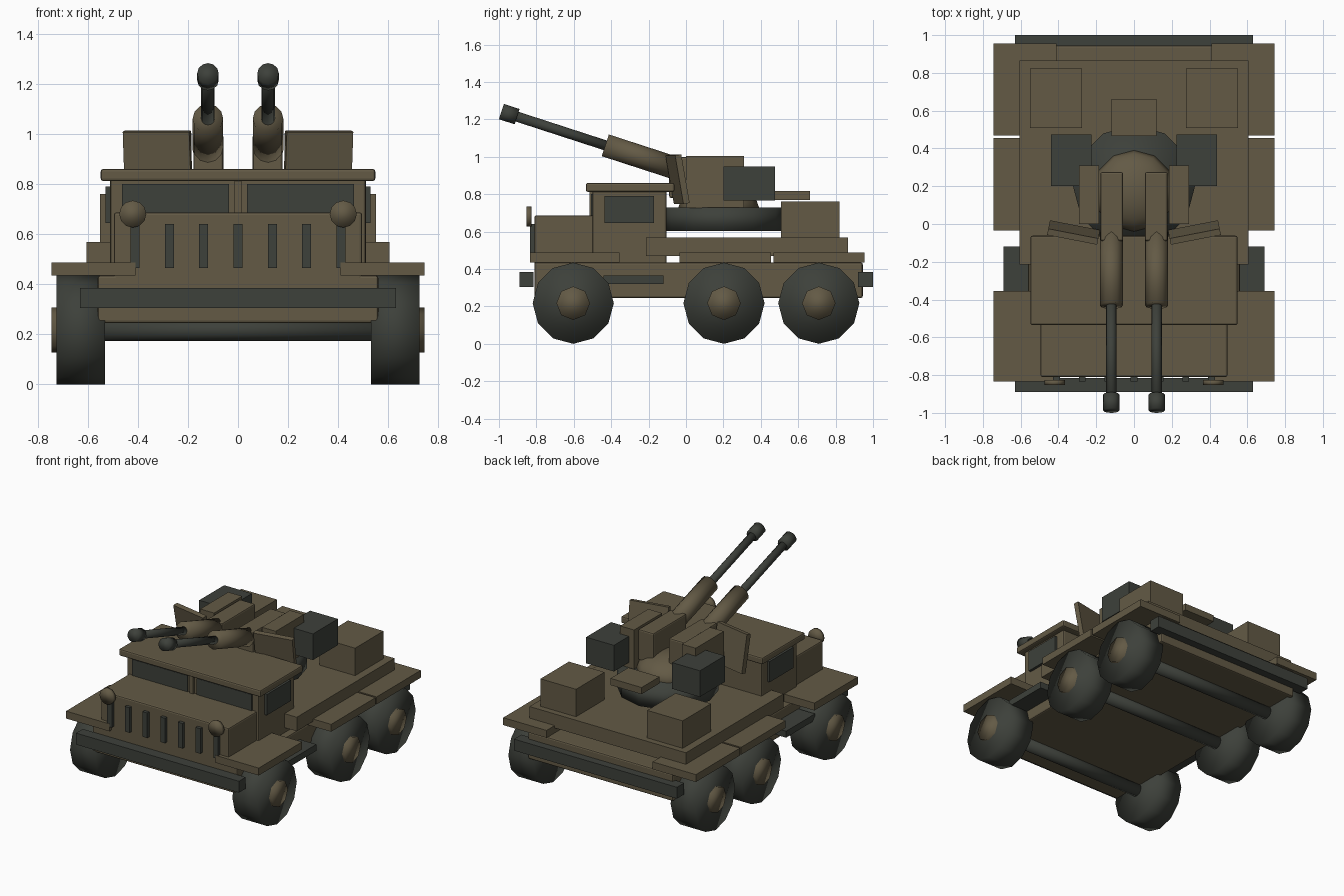
import bpy
from math import radians, cos, sin
from mathutils import Vector

cube = bpy.data.objects.get("Cube")
if cube:
    bpy.data.objects.remove(cube, do_unlink=True)


def material(name, rgb):
    mat = bpy.data.materials.new(name)
    mat.use_nodes = True
    mat.diffuse_color = (*rgb, 1)
    node = next(n for n in mat.node_tree.nodes if n.type == "BSDF_PRINCIPLED")
    node.inputs["Base Color"].default_value = (*rgb, 1)
    node.inputs["Roughness"].default_value = 0.8
    return mat


OLIVE = material("olive_brown_paint", (0.125, 0.102, 0.060))
DARK = material("dark_grey", (0.047, 0.052, 0.043))


def finish(obj, name, mat):
    obj.name = name
    obj.data.name = name
    obj.data.materials.append(mat)
    return obj


def box(name, mat, x, y, z, bevel=0):
    """Box given by its (min, max) on each axis."""
    spans = (x, y, z)
    bpy.ops.mesh.primitive_cube_add(size=1, location=[(a + b) / 2 for a, b in spans])
    obj = finish(bpy.context.object, name, mat)
    size = [abs(b - a) for a, b in spans]
    for v in obj.data.vertices:
        v.co = [c * s for c, s in zip(v.co, size)]
    if bevel:
        mod = obj.modifiers.new("rounded_edges", "BEVEL")
        mod.width = bevel
        mod.segments = 2
    return obj


def pair(name, mat, x, y, z, bevel=0):
    """The same box on the left and on the right."""
    for label, s in (("left", 1), ("right", -1)):
        box(f"{label}_{name}", mat, sorted((s * x[0], s * x[1])), y, z, bevel)


def rod(name, mat, start, end, radius, sides=12):
    """Smooth cylinder between two points."""
    start, end = Vector(start), Vector(end)
    axis = end - start
    bpy.ops.mesh.primitive_cylinder_add(vertices=sides, radius=radius, depth=axis.length,
                                        location=(start + end) / 2)
    obj = finish(bpy.context.object, name, mat)
    obj.rotation_euler = axis.to_track_quat("Z", "Y").to_euler()
    obj.data.shade_smooth()
    return obj


# Chassis, bumpers and deck
box("chassis", OLIVE, (-0.56, 0.56), (-0.81, 0.945), (0.245, 0.435), 0.01)
box("front_bumper", DARK, (-0.63, 0.63), (-0.89, -0.815), (0.305, 0.385))
box("rear_bumper", DARK, (-0.63, 0.63), (0.92, 1.0), (0.305, 0.385))
box("rear_deck", OLIVE, (-0.605, 0.605), (-0.215, 0.865), (0.47, 0.568))
pair("side_step", DARK, (0.55, 0.69), (-0.44, -0.12), (0.32, 0.365))
for place, y in (("front", (-0.835, -0.355)), ("middle", (-0.035, 0.455)),
                 ("rear", (0.468, 0.955))):
    pair(f"{place}_fender", OLIVE, (0.41, 0.745), y, (0.435, 0.487))
pair("storage_box", OLIVE, (0.275, 0.55), (0.508, 0.822), (0.56, 0.76))

# Wheels and axles
AXLE_Z = 0.217
for place, y in (("front", -0.603), ("middle", 0.203), ("rear", 0.71)):
    rod(f"{place}_axle", DARK, (-0.56, y, AXLE_Z), (0.56, y, AXLE_Z), 0.043)
    for label, s in (("left", 1), ("right", -1)):
        rod(f"{place}_{label}_tyre", DARK, (s * 0.53, y, AXLE_Z), (s * 0.725, y, AXLE_Z), AXLE_Z)
        rod(f"{place}_{label}_hub", OLIVE, (s * 0.6, y, AXLE_Z), (s * 0.745, y, AXLE_Z), 0.09, 8)

# Hood, grille slots and headlights
box("hood", OLIVE, (-0.495, 0.495), (-0.81, -0.48), (0.385, 0.687), 0.01)
for i in range(-3, 4):
    x = i * 0.137
    box("grille_slot", DARK, (x - 0.018, x + 0.018), (-0.833, -0.8), (0.465, 0.64))
for label, s in (("left", 1), ("right", -1)):
    rod(f"{label}_headlight", OLIVE, (s * 0.42, -0.853, 0.68), (s * 0.42, -0.826, 0.68), 0.054)

# Cab, windows and roof
box("cab", OLIVE, (-0.51, 0.51), (-0.5, -0.105), (0.385, 0.825), 0.01)
box("roof", OLIVE, (-0.548, 0.548), (-0.535, -0.062), (0.812, 0.86), 0.01)
box("windscreen_pillar", OLIVE, (-0.014, 0.014), (-0.515, -0.49), (0.67, 0.82))
pair("windscreen", DARK, (0.036, 0.462), (-0.509, -0.49), (0.67, 0.8))
pair("side_window", DARK, (0.5, 0.528), (-0.435, -0.17), (0.645, 0.79))

# Turret ring, dome and seat plate
rod("turret_ring", DARK, (0, 0.2, 0.603), (0, 0.2, 0.73), 0.323)
bpy.ops.mesh.primitive_uv_sphere_add(segments=12, ring_count=8, radius=1,
                                     location=(0, 0.175, 0.73))
dome = finish(bpy.context.object, "turret_dome", OLIVE)
dome.scale = (0.215, 0.215, 0.12)
dome.data.shade_smooth()
box("seat_plate", OLIVE, (-0.12, 0.12), (0.465, 0.662), (0.77, 0.817))

# Gun mounts and ammunition boxes
pair("gun_cradle", OLIVE, (0.185, 0.292), (0.0, 0.31), (0.727, 1.003))
pair("gun_receiver", OLIVE, (0.058, 0.178), (-0.09, 0.275), (0.78, 0.998), 0.01)
pair("ammunition_box", DARK, (0.225, 0.44), (0.2, 0.475), (0.765, 0.948))

# Raised guns: sleeve, barrel and muzzle on one axis, and swept shields
PITCH = radians(18)
for label, s in (("left", 1), ("right", -1)):
    def along(t):
        return (s * 0.12, -0.945 + t * cos(PITCH), 1.228 - t * sin(PITCH))
    rod(f"{label}_muzzle", DARK, along(-0.044), along(0.044), 0.043)
    rod(f"{label}_barrel", DARK, along(0.03), along(0.58), 0.027)
    rod(f"{label}_sleeve", OLIVE, along(0.54), along(0.95), 0.061)
    shield = box(f"{label}_shield", OLIVE, (s * 0.32 - 0.135, s * 0.32 + 0.135),
                 (-0.062, -0.028), (0.748, 1.012))
    shield.rotation_euler = (radians(10), 0, s * radians(11))
